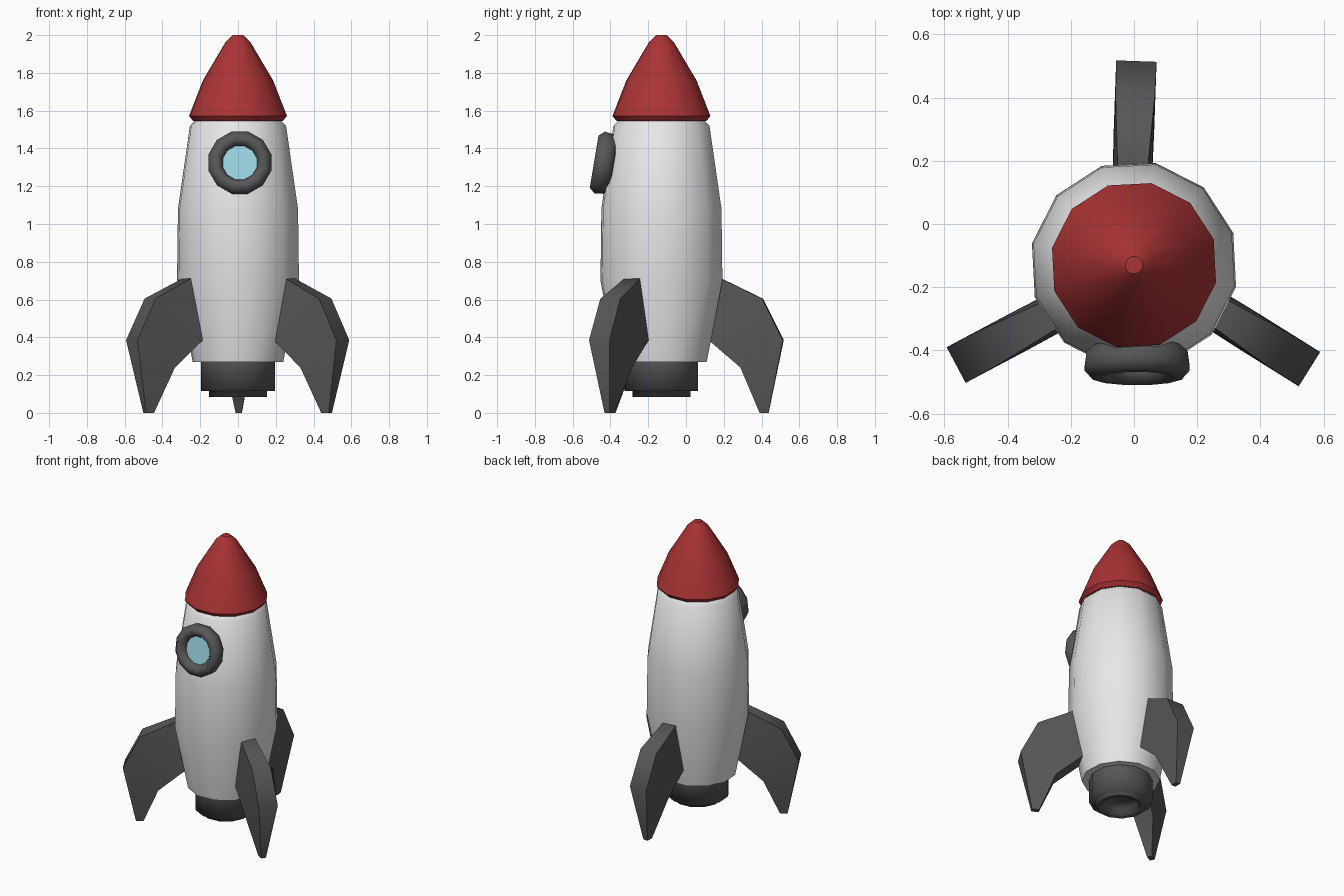
import bpy, bmesh, math
from mathutils import Matrix, Vector

if "Cube" in bpy.data.objects:
    bpy.data.objects.remove(bpy.data.objects["Cube"])

AXIS = Vector((0, -0.13, 0))   # rocket centre line
SIDES = 12


def material(name, rgb):
    m = bpy.data.materials.new(name)
    m.diffuse_color = (*rgb, 1)
    m.use_nodes = True
    m.node_tree.nodes["Principled BSDF"].inputs["Base Color"].default_value = m.diffuse_color
    return m


WHITE = material("white hull", (0.8, 0.8, 0.8))
RED = material("red nose", (0.4, 0.033, 0.035))
DARK = material("dark grey", (0.095, 0.095, 0.095))
BLUE = material("pale blue glass", (0.33, 0.68, 0.78))


def finish(bm, name, mat, angle=40):
    bmesh.ops.remove_doubles(bm, verts=bm.verts, dist=1e-5)
    bmesh.ops.recalc_face_normals(bm, faces=bm.faces)
    me = bpy.data.meshes.new(name)
    bm.to_mesh(me)
    bm.free()
    me.materials.append(mat)
    ob = bpy.data.objects.new(name, me)
    bpy.context.collection.objects.link(ob)
    bpy.ops.object.select_all(action='DESELECT')
    bpy.context.view_layer.objects.active = ob
    ob.select_set(True)
    bpy.ops.object.shade_smooth_by_angle(angle=math.radians(angle))
    return ob


def lathe(name, profile, mat, matrix, closed=False, turn=18, angle=40):
    """Revolve (radius, height) points around local z."""
    bm = bmesh.new()
    rings = []
    for r, z in profile:
        ring = []
        for i in range(SIDES):
            a = math.radians(turn) + math.tau * i / SIDES
            ring.append(bm.verts.new(matrix @ Vector((r * math.cos(a), r * math.sin(a), z))))
        rings.append(ring)
    pairs = list(zip(rings, rings[1:]))
    if closed:
        pairs.append((rings[-1], rings[0]))
    for lo, hi in pairs:
        for i in range(SIDES):
            j = (i + 1) % SIDES
            bm.faces.new((lo[i], lo[j], hi[j], hi[i]))
    return finish(bm, name, mat, angle)


upright = Matrix.Translation(AXIS)

# Hull
lathe("hull", [(0, 0.27), (0.245, 0.27), (0.33, 0.70), (0.325, 1.08),
               (0.26, 1.52), (0.228, 1.55), (0, 1.55)], WHITE, upright)

# Nose cone
lathe("nose_cone", [(0, 1.545), (0.243, 1.545), (0.265, 1.572), (0.19, 1.76),
                    (0.066, 1.965), (0.028, 2.0), (0, 2.0)], RED, upright)

# Engine with a recessed nozzle
lathe("engine", [(0.199, 0.28), (0.199, 0.115), (0.158, 0.115), (0.158, 0.085),
                 (0.12, 0.085), (0.11, 0.125), (0, 0.125)], DARK, upright, angle=100)

# Porthole frame and glass, tilted to follow the hull
port = (Matrix.Translation((0.01, -0.437, 1.322))
        @ Matrix.Rotation(math.radians(90 - 9.5), 4, 'X'))
lathe("porthole_frame", [(0.10, -0.052), (0.135, -0.055), (0.165, -0.03), (0.172, 0.02),
                         (0.145, 0.05), (0.115, 0.05), (0.094, 0.02), (0.092, -0.02)],
      DARK, port, closed=True, turn=15, angle=80)
lathe("porthole_glass", [(0, 0.004), (0.1, 0.004), (0.1, 0.01), (0, 0.01)], BLUE, port)


# Three fins: each station is outer (r, z), inner (r, z), half thickness
STATIONS = [((0.315, 0.712), (0.20, 0.66), 0.048),
            ((0.535, 0.605), (0.24, 0.395), 0.062),
            ((0.645, 0.385), (0.42, 0.24), 0.064),
            ((0.567, 0.0), (0.52, 0.0), 0.016)]


def fin(name, degrees):
    place = upright @ Matrix.Rotation(math.radians(degrees), 4, 'Z')
    bm = bmesh.new()
    loops = []
    for (ro, zo), (ri, zi), h in STATIONS:
        pts = [(ro, 0.015 - h, zo), (ro, 0.015 + h, zo), (ri, 0.015 + h, zi), (ri, 0.015 - h, zi)]
        loops.append([bm.verts.new(place @ Vector(p)) for p in pts])
    for a, b in zip(loops, loops[1:]):
        for i in range(4):
            j = (i + 1) % 4
            bm.faces.new((a[i], a[j], b[j], b[i]))
    bm.faces.new(loops[0])
    bm.faces.new(loops[-1])
    finish(bm, name, DARK, 55)


for label, deg in (("back", 88), ("left", 208), ("right", 328)):
    fin(label + "_fin", deg)
